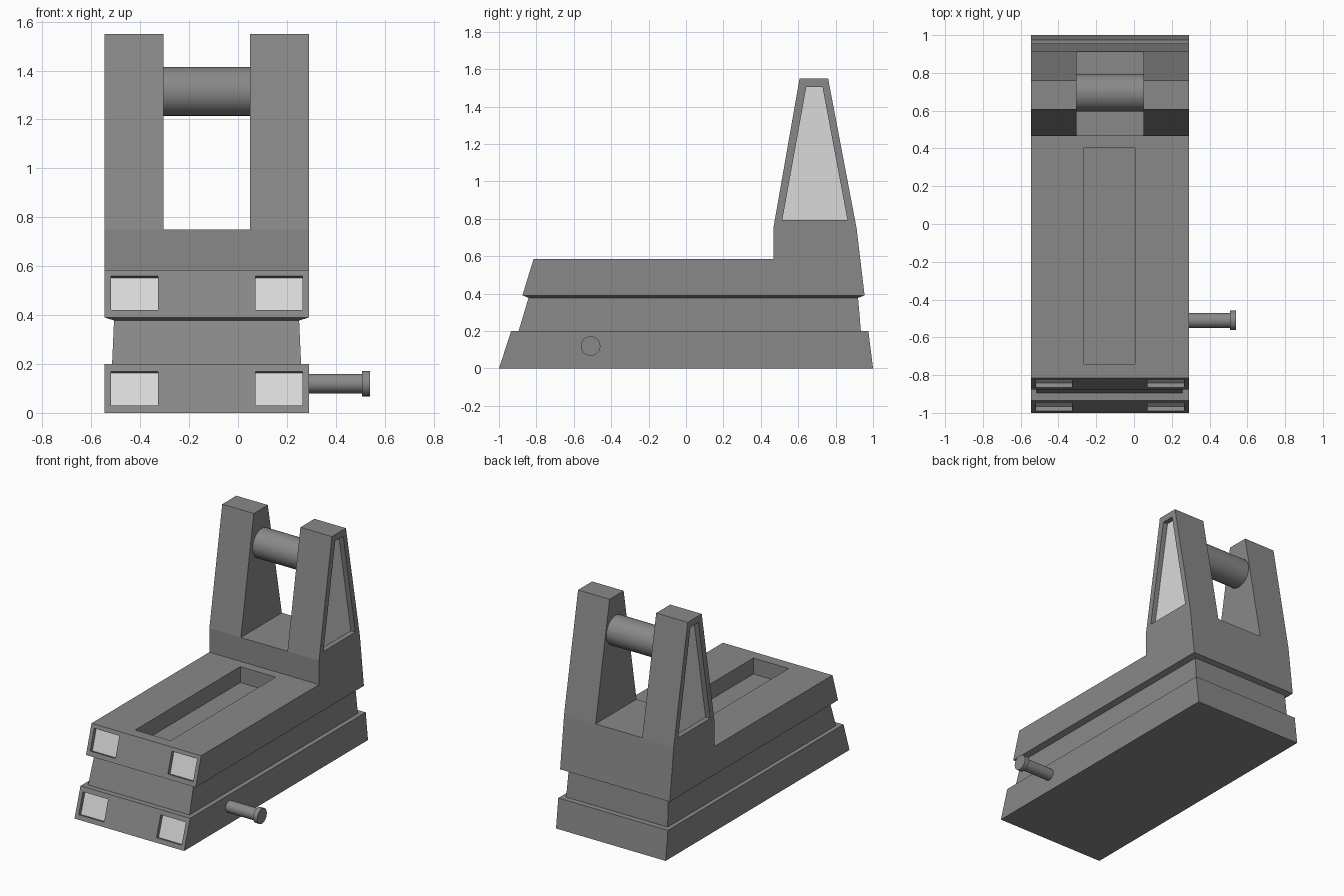
import bpy, bmesh
from math import pi, radians
from mathutils import Vector, Matrix

if "Cube" in bpy.data.objects:
    bpy.data.objects.remove(bpy.data.objects["Cube"])

X0, X1 = -0.545, 0.29
MID = (X0 + X1) / 2


def material(name, value):
    m = bpy.data.materials.new(name)
    m.use_nodes = True
    colour = (value, value, value, 1)
    m.diffuse_color = colour
    m.node_tree.nodes["Principled BSDF"].inputs["Base Color"].default_value = colour
    return m


GREY = material("body grey", 0.25)
LIGHT = material("light panel grey", 0.7)


def finish(name, bm, mat):
    bmesh.ops.recalc_face_normals(bm, faces=bm.faces)
    mesh = bpy.data.meshes.new(name)
    bm.to_mesh(mesh)
    bm.free()
    mesh.materials.append(mat)
    ob = bpy.data.objects.new(name, mesh)
    bpy.context.collection.objects.link(ob)
    return ob


def loft(name, rings, mat=GREY):
    """Closed solid through rings of equal length."""
    bm = bmesh.new()
    loops = [[bm.verts.new(p) for p in ring] for ring in rings]
    for a, b in zip(loops, loops[1:]):
        for i in range(len(a)):
            j = (i + 1) % len(a)
            bm.faces.new((a[i], a[j], b[j], b[i]))
    bm.faces.new(loops[0])
    bm.faces.new(loops[-1])
    return finish(name, bm, mat)


def side_prism(name, profile, x0=X0, x1=X1, mat=GREY):
    return loft(name, [[(x, y, z) for y, z in profile] for x in (x0, x1)], mat)


def rect(x0, x1, y0, y1, z):
    return [(x0, y0, z), (x1, y0, z), (x1, y1, z), (x0, y1, z)]


def cylinder_x(name, x0, x1, y, z, radius):
    bm = bmesh.new()
    bmesh.ops.create_cone(bm, cap_ends=True, segments=48, radius1=radius,
                          radius2=radius, depth=x1 - x0)
    bm.transform(Matrix.Translation(((x0 + x1) / 2, y, z)) @ Matrix.Rotation(pi / 2, 4, 'Y'))
    ob = finish(name, bm, GREY)
    bpy.ops.object.select_all(action='DESELECT')
    ob.select_set(True)
    bpy.context.view_layer.objects.active = ob
    bpy.ops.object.shade_smooth_by_angle(angle=radians(40))


def cut(target, cutter):
    cutter.hide_render = True
    mod = target.modifiers.new("cut", 'BOOLEAN')
    mod.operation = 'DIFFERENCE'
    mod.solver = 'EXACT'
    mod.object = cutter
    bpy.context.view_layer.objects.active = target
    bpy.ops.object.modifier_apply(modifier=mod.name)
    bpy.data.objects.remove(cutter)


def recess(target, name, corners, depth):
    """Sink a light panel into a face; corners run anticlockwise from outside."""
    pts = [Vector(c) for c in corners]
    n = (pts[1] - pts[0]).cross(pts[2] - pts[0]).normalized()
    layer = lambda d: [p + n * d for p in pts]
    cut(target, loft("cutter", [layer(-depth), layer(0.05)]))
    loft(name, [layer(-depth), layer(0.005 - depth)], LIGHT)


# Lower slab
base = side_prism("base_slab", [(-1, 0), (1, 0), (0.975, 0.2), (-0.935, 0.2)])

# Narrow middle block, flaring under the upper body
loft("middle_block", [rect(-0.515, 0.258, -0.895, 0.935, 0.2),
                      rect(-0.507, 0.25, -0.842, 0.92, 0.378),
                      rect(X0, X1, -0.873, 0.953, 0.39)])

# Upper body with upright, split into two posts
body = side_prism("upper_body", [
    (-0.875, 0.39), (0.955, 0.39), (0.912, 0.75), (0.76, 1.55), (0.607, 1.55),
    (0.467, 0.75), (0.467, 0.585), (-0.815, 0.585)])
cut(body, loft("cutter", [rect(-0.305, 0.05, 0.3, 1.1, z) for z in (0.75, 1.7)]))
cut(body, loft("cutter", [rect(-0.265, 0.005, -0.74, 0.403, z) for z in (0.475, 0.65)]))

# Corner windows on the two sloping front faces
for ob, z0, z1, foot, slope, label in ((base, 0.03, 0.17, -1, 0.325, "lower"),
                                       (body, 0.42, 0.56, -0.995, 0.308, "upper")):
    for side, word in ((-1, "right"), (1, "left")):
        xa, xb = sorted((MID + side * 0.2, MID + side * 0.392))
        ya, yb = foot + slope * z0, foot + slope * z1
        recess(ob, f"{label}_{word}_window",
               [(xa, ya, z0), (xb, ya, z0), (xb, yb, z1), (xa, yb, z1)], 0.03)

# Tapered panels on the outer post sides
panel = [(0.515, 0.795), (0.863, 0.795), (0.73, 1.505), (0.643, 1.505)]
recess(body, "left_post_panel", [(X1, y, z) for y, z in panel], 0.04)
recess(body, "right_post_panel", [(X0, y, z) for y, z in reversed(panel)], 0.04)

# Crossbar between posts, and side peg with its head
cylinder_x("crossbar", -0.31, 0.055, 0.695, 1.315, 0.1)
cylinder_x("side_peg", 0.27, 0.51, -0.51, 0.12, 0.04)
cylinder_x("peg_head", 0.508, 0.54, -0.51, 0.12, 0.052)
